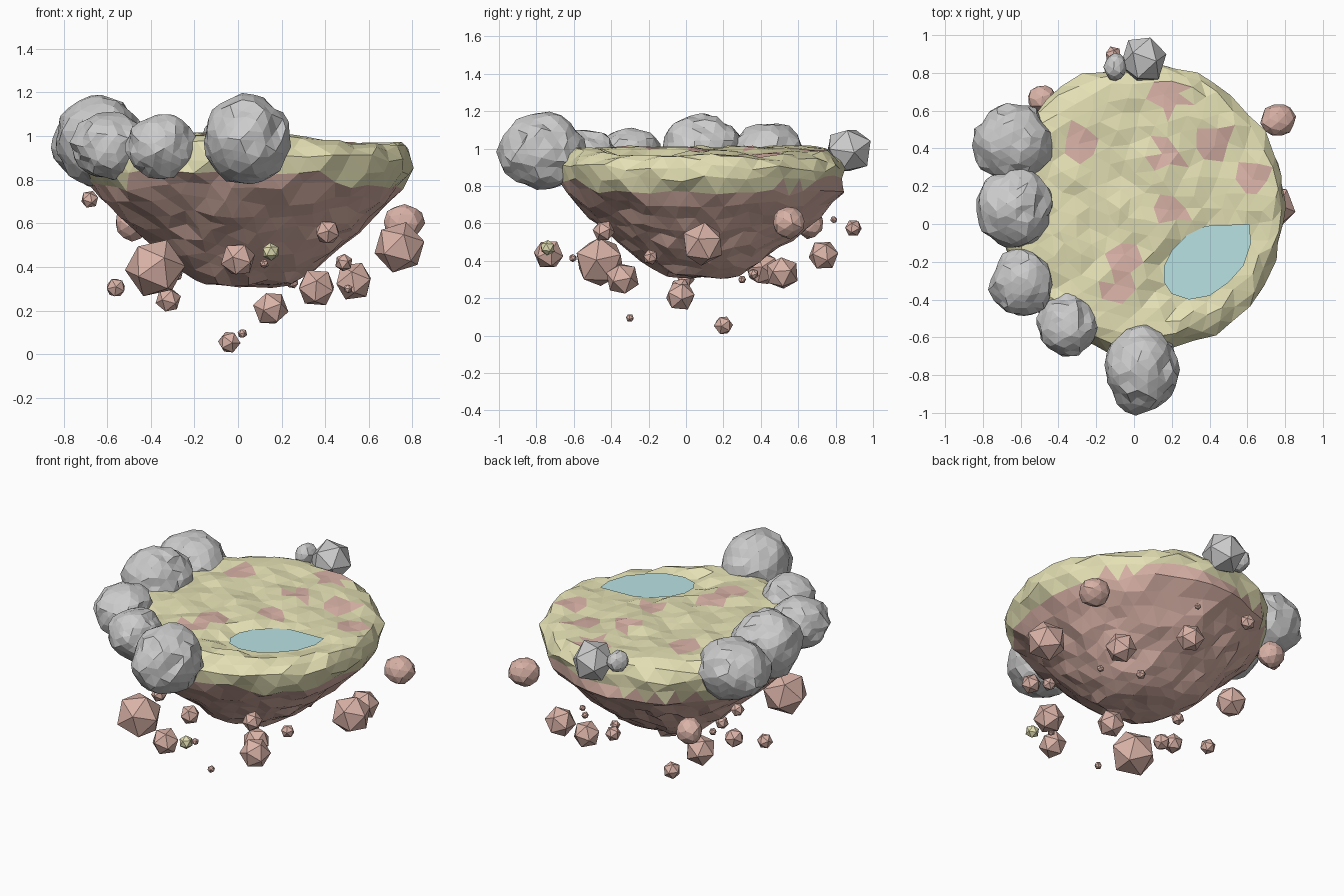
import bpy, bmesh, math, random
from mathutils import Vector, Euler, noise

if "Cube" in bpy.data.objects:
    bpy.data.objects.remove(bpy.data.objects["Cube"])

random.seed(4)


def material(name, rgb):
    m = bpy.data.materials.new(name)
    m.diffuse_color = (*rgb, 1)
    m.use_nodes = True
    m.node_tree.nodes["Principled BSDF"].inputs["Base Color"].default_value = m.diffuse_color
    return m


GRASS = material("grass", (0.78, 0.75, 0.46))
DIRT = material("dirt", (0.70, 0.45, 0.39))
WATER = material("water", (0.48, 0.76, 0.77))


def finish(bm, name, mats=()):
    me = bpy.data.meshes.new(name)
    bm.to_mesh(me)
    bm.free()
    for m in mats:
        me.materials.append(m)
    ob = bpy.data.objects.new(name, me)
    bpy.context.collection.objects.link(ob)
    return ob


def rock(name, centre, radii, subdiv, rough=0.0, mat=None):
    """Faceted icosphere, randomly turned, optionally roughened."""
    bm = bmesh.new()
    bmesh.ops.create_icosphere(bm, subdivisions=subdiv, radius=1)
    turn = Euler([random.uniform(0, 6.28) for _ in range(3)]).to_matrix()
    offset = Vector([random.uniform(0, 50) for _ in range(3)])
    for v in bm.verts:
        d = turn @ v.co
        d *= 1 + rough * 0.8 * noise.noise(d * 1.8 + offset)
        d += noise.noise_vector(d * 4 + offset) * rough * 0.8
        v.co = Vector(centre) + Vector([d[i] * radii[i] for i in range(3)])
    finish(bm, name, [mat] if mat else [])


# Island: icosphere remapped onto a flat-topped bowl profile (polar angle, radius, height)
PROFILE = [(0, 0, 0.99), (70, 0.70, 0.985), (80, 0.765, 0.92), (91, 0.755, 0.83),
           (102, 0.68, 0.735), (117, 0.545, 0.60), (132, 0.415, 0.485),
           (147, 0.30, 0.385), (160, 0.2, 0.325), (180, 0, 0.3)]
CX, CY = 0.04, 0.08
POND = (0.39, -0.2)
PATCHES = [(-0.29, 0.45), (0.18, 0.68), (0.18, 0.36), (0.44, 0.43),
           (0.62, 0.26), (0.2, 0.07), (-0.05, -0.2), (-0.07, -0.34)]


def profile_at(t):
    for (t0, r0, z0), (t1, r1, z1) in zip(PROFILE, PROFILE[1:]):
        if t <= t1:
            f = (t - t0) / (t1 - t0)
            return r0 + f * (r1 - r0), z0 + f * (z1 - z0)
    return PROFILE[-1][1:]


def in_pond(x, y, grow):
    dx, dy = x - POND[0], y - POND[1]
    u, w = dx * 0.82 + dy * 0.57, dy * 0.82 - dx * 0.57
    return (u / (0.27 * grow)) ** 2 + (w / (0.16 * grow)) ** 2 < 1


bm = bmesh.new()
bmesh.ops.create_icosphere(bm, subdivisions=4, radius=1)
for v in bm.verts:
    d = v.co.copy()
    t = math.degrees(math.acos(max(-1, min(1, d.z))))
    a = math.atan2(d.y, d.x)
    r, z = profile_at(t)
    if 95 < t < 170:  # underside is a little fuller towards the back
        r += 0.035 * max(0, math.sin(a))
    p = Vector((CX + r * math.cos(a), CY + r * math.sin(a), z))
    jitter = noise.noise_vector(p * 9) * 0.036 + noise.noise_vector(p * 3.1) * 0.018
    if t < 74:
        jitter.z *= 0.75
        p.z += 0.015 - 0.035 * max(0, min(1, (p.x - 0.2) / 0.3))
    p += jitter
    if t < 80 and in_pond(p.x, p.y, 1.25):
        p.z = min(p.z, 0.962)
    v.co = p
for f in bm.faces:
    c = f.calc_center_median()
    edge = 0.745 + 0.09 * (abs(c.y - CY) / 0.77) ** 2 + 0.05 * noise.noise(c * 3)
    patch = c.z > 0.9 and any(math.hypot(c.x - x, c.y - y) < 0.085 for x, y in PATCHES)
    f.material_index = 1 if c.z < edge or patch else 0
finish(bm, "island", [GRASS, DIRT])

# Pond: flat sheet of water set in the hollow
outline = [(0.2, -0.37), (0.29, -0.4), (0.4, -0.38), (0.5, -0.31), (0.58, -0.22), (0.62, -0.1),
           (0.61, 0), (0.38, -0.01), (0.28, -0.06), (0.2, -0.14), (0.16, -0.22), (0.16, -0.31)]
bm = bmesh.new()
bm.faces.new([bm.verts.new((x, y, 0.975)) for x, y in outline])
finish(bm, "pond", [WATER])

# Grey boulders along the rim: centre, radii, subdivisions
BOULDERS = [((-0.64, 0.43, 0.955), (0.21, 0.205, 0.185), 3),
            ((-0.63, 0.085, 0.98), (0.2, 0.215, 0.21), 3),
            ((-0.59, -0.31, 0.955), (0.165, 0.18, 0.155), 3),
            ((-0.35, -0.53, 0.95), (0.16, 0.17, 0.15), 3),
            ((0.04, -0.77, 0.985), (0.195, 0.23, 0.205), 3),
            ((0.05, 0.87, 0.99), (0.125, 0.135, 0.13), 1),
            ((-0.1, 0.83, 1.01), (0.06, 0.075, 0.065), 2)]
for i, (c, radii, sub) in enumerate(BOULDERS):
    rock(f"boulder_{i + 1}", c, radii, sub, 0.13 if sub > 1 else 0)

# Floating debris: x, y, z, radius
DEBRIS = [(-0.68, 0.45, 0.71, 0.042), (-0.38, -0.46, 0.395, 0.14), (-0.56, 0, 0.305, 0.047),
          (-0.32, -0.03, 0.25, 0.06), (0, -0.735, 0.435, 0.083), (0.12, -0.605, 0.415, 0.022),
          (0.41, -0.44, 0.56, 0.06), (0.36, -0.34, 0.305, 0.092), (0.485, -0.19, 0.42, 0.042),
          (0.53, 0.515, 0.335, 0.092), (0.505, 0.3, 0.3, 0.022), (0.15, -0.03, 0.21, 0.083),
          (0.02, -0.3, 0.095, 0.023), (-0.04, 0.2, 0.055, 0.053), (0.74, 0.09, 0.49, 0.12),
          (0.19, 0.735, 0.43, 0.083), (-0.39, 0.41, 0.36, 0.095), (-0.11, 0.895, 0.575, 0.047),
          (0.18, 0.79, 0.62, 0.02), (0.25, 0.36, 0.33, 0.03), (-0.29, 0.05, 0.37, 0.04)]
for i, (x, y, z, r) in enumerate(DEBRIS):
    rock(f"debris_{i + 1}", (x, y, z), (r, r, r), 1, 0, DIRT)
rock("round_debris_right", (0.76, 0.55, 0.605), (0.092, 0.088, 0.085), 2, 0.1, DIRT)
rock("round_debris_left", (-0.485, 0.66, 0.6), (0.08, 0.075, 0.08), 2, 0.1, DIRT)
rock("grass_debris", (0.15, -0.74, 0.47), (0.042,) * 3, 1, 0, GRASS)
